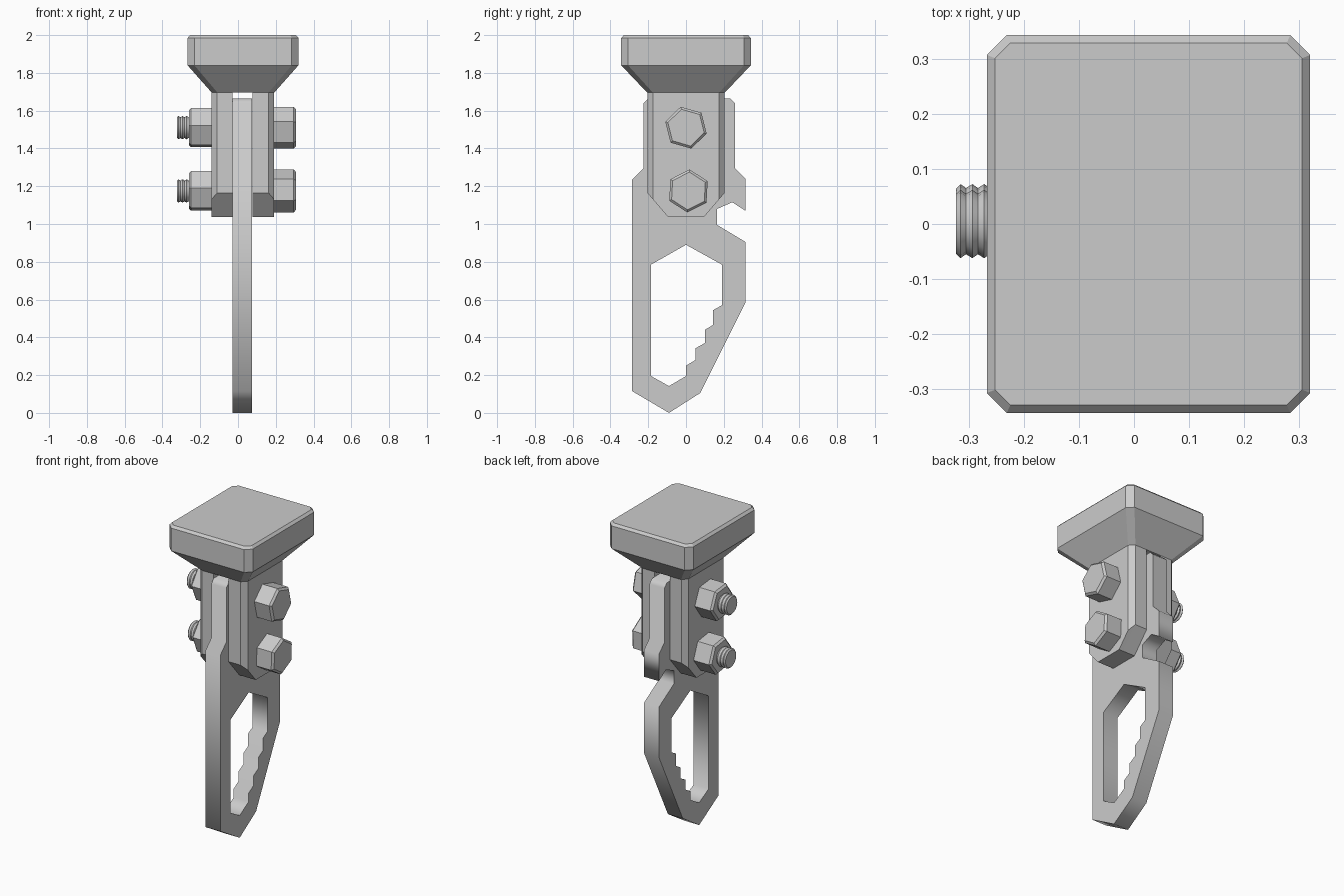
import bpy, bmesh
from math import sin, cos, pi, radians

if "Cube" in bpy.data.objects:
    bpy.data.objects.remove(bpy.data.objects["Cube"])

CX = 0.0225  # mid plane of the blade


def loft(name, rings):
    """Skin equal-length rings of points and cap both ends."""
    bm = bmesh.new()
    vs = [[bm.verts.new(p) for p in ring] for ring in rings]
    n = len(rings[0])
    for a, b in zip(vs, vs[1:]):
        for i in range(n):
            j = (i + 1) % n
            bm.faces.new((a[i], a[j], b[j], b[i]))
    bm.faces.new(vs[0])
    bm.faces.new(vs[-1])
    bmesh.ops.recalc_face_normals(bm, faces=bm.faces[:])
    me = bpy.data.meshes.new(name)
    bm.to_mesh(me)
    bm.free()
    ob = bpy.data.objects.new(name, me)
    bpy.context.collection.objects.link(ob)
    return ob


def octagon(cx, hx, hy, ch, z):
    """Rectangle with chamfered corners."""
    pts = [(hx, hy - ch), (hx - ch, hy), (ch - hx, hy), (-hx, hy - ch),
           (-hx, ch - hy), (ch - hx, -hy), (hx - ch, -hy), (hx, ch - hy)]
    return [(cx + x, y, z) for x, y in pts]


def turned(name, y, z, profile, sides, phase=0):
    """Prism or turned shape along x from (x, radius) pairs."""
    return loft(name, [[(x, y + r * cos(radians(phase) + 2 * pi * i / sides),
                         z + r * sin(radians(phase) + 2 * pi * i / sides))
                        for i in range(sides)] for x, r in profile])


# blade: flat plate with notch and a stepped opening, drawn in the y-z plane
outline = [(-.09, .005), (-.285, .115), (-.285, 1.235), (-.225, 1.295), (-.225, 1.64),
           (-.2, 1.665), (.235, 1.665), (.26, 1.64), (.26, 1.295), (.315, 1.24),
           (.315, 1.07), (.245, 1.115), (.165, 1.08), (.165, .995), (.315, .905),
           (.315, .585), (.075, .105)]
outline[0] = (-.09, 0)
opening = [(0, .89), (.19, .785), (.19, .57), (.142, .543), (.142, .465), (.1, .44),
           (.1, .37), (.05, .342), (.05, .28), (0, .25), (0, .195), (-.09, .142),
           (-.185, .195), (-.185, .785)]
cu = bpy.data.curves.new("blade", 'CURVE')
cu.dimensions = '2D'
cu.fill_mode = 'BOTH'
cu.extrude = 0.0525
for loop in (outline, opening):
    sp = cu.splines.new('POLY')
    sp.points.add(len(loop) - 1)
    for p, (a, b) in zip(sp.points, loop):
        p.co = (a, b, 0, 1)
    sp.use_cyclic_u = True
blade = bpy.data.objects.new("blade", cu)
blade.location = (CX, 0, 0)
blade.rotation_euler = (pi / 2, 0, pi / 2)
bpy.context.collection.objects.link(blade)
bpy.context.view_layer.objects.active = blade
blade.select_set(True)
bpy.ops.object.convert(target='MESH')
blade.select_set(False)

# head: chamfered block tapering down to the grip plates
loft("head", [octagon(0.0265, .165, .205, .03, 1.695),
              octagon(0.0265, .2935, .343, .036, 1.84),
              octagon(0.0265, .2935, .343, .036, 1.985),
              octagon(0.0265, .279, .329, .028, 2.0)])


# grip plates either side of the blade, outer vertical edges chamfered
def plate_ring(x, hy, zs):
    return [(x, a, b) for a, b in [(-hy, 1.71), (-hy, zs), (-.095, 1.037),
                                   (.095, 1.037), (hy, zs), (hy, 1.71)]]


for side, name in ((-1, "left_plate"), (1, "right_plate")):
    loft(name, [plate_ring(CX + side * .0525 + (.0015 if side > 0 else 0), .205, 1.165),
                plate_ring(.0255 + side * .136, .205, 1.165),
                plate_ring(.0255 + side * .166, .175, 1.13)])

# bolts: hexagonal head right, nut and threaded end left
for tag, y, z, turn, nut_turn in (("upper", 0, 1.51, 104, 114), ("lower", .013, 1.175, 87, 112)):
    turned(tag + "_bolt_head", y, z, [(.18, .114), (.295, .114), (.307, .1)], 6, turn)
    turned(tag + "_nut", y, z, [(-.13, .113), (-.248, .113), (-.26, .1)], 6, nut_turn)
    ridges = [(-.25, .052)]
    for k in range(3):
        x = -.262 - k * .0215
        ridges += [(x, .055), (x - .01, .062)]
    ridges += [(-.323, .054)]
    thread = turned(tag + "_thread", y * .8, z, ridges, 16)
    bpy.context.view_layer.objects.active = thread
    thread.select_set(True)
    bpy.ops.object.shade_smooth_by_angle(angle=radians(30))
    thread.select_set(False)
